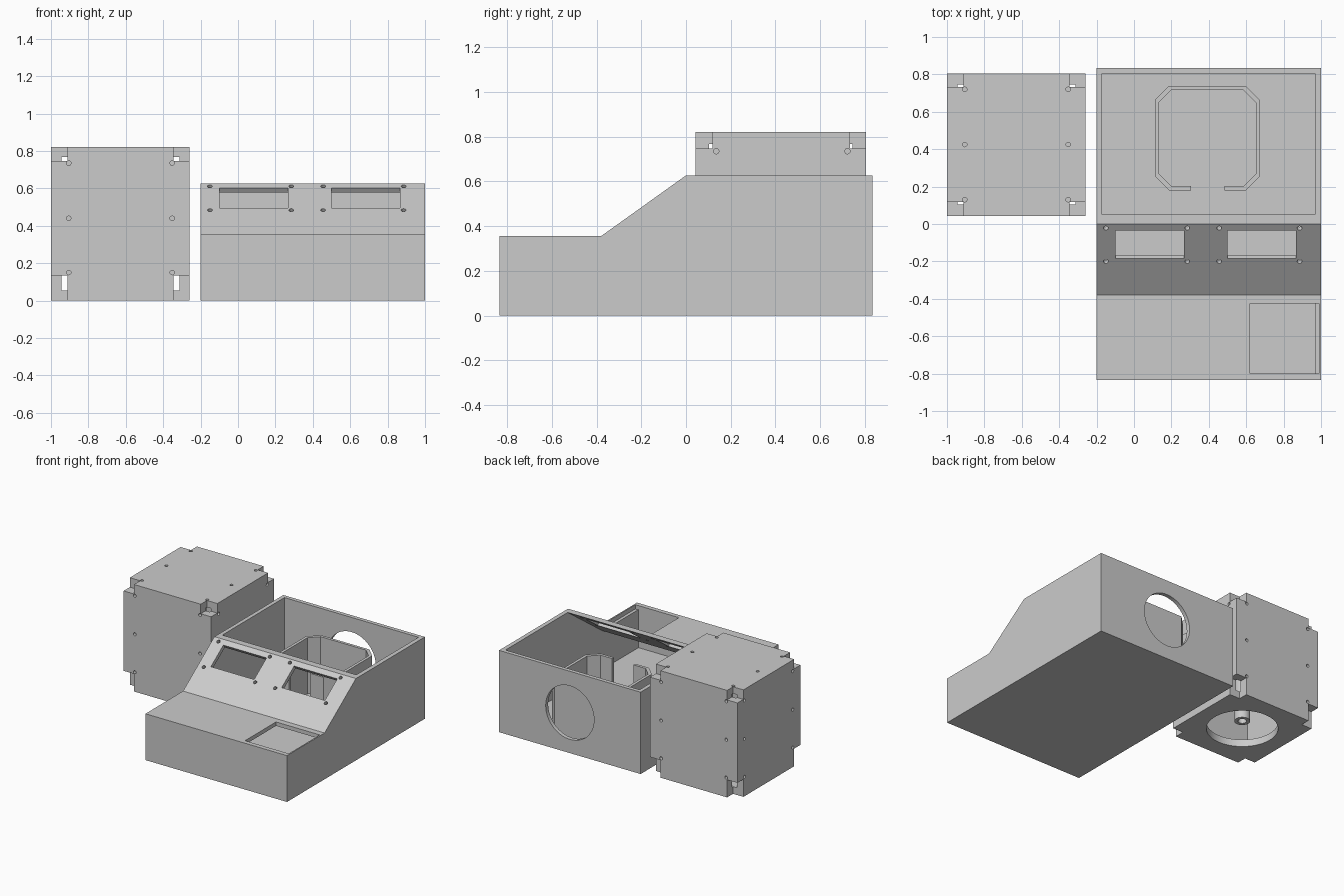
import bpy, bmesh, math
from mathutils import Matrix, Vector

if "Cube" in bpy.data.objects:
    bpy.data.objects.remove(bpy.data.objects["Cube"])

mat = bpy.data.materials.new("plain_grey")
mat.diffuse_color = (0.6, 0.6, 0.6, 1)
mat.use_nodes = True
mat.node_tree.nodes["Principled BSDF"].inputs["Base Color"].default_value = mat.diffuse_color


def finish(bm, name):
    bmesh.ops.recalc_face_normals(bm, faces=bm.faces)
    me = bpy.data.meshes.new(name)
    bm.to_mesh(me)
    bm.free()
    me.materials.append(mat)
    ob = bpy.data.objects.new(name, me)
    bpy.context.collection.objects.link(ob)
    return ob


def add_box(bm, lo, hi, rot=None):
    lo, hi = Vector(lo), Vector(hi)
    m = Matrix.Translation((lo + hi) / 2) @ (rot or Matrix()) @ Matrix.Diagonal((*(hi - lo), 1))
    bmesh.ops.create_cube(bm, size=1, matrix=m)


def add_cyl(bm, centre, axis, r, depth, seg=16):
    rot = Vector(axis).to_track_quat('Z', 'Y').to_matrix().to_4x4()
    bmesh.ops.create_cone(bm, cap_ends=True, segments=seg, radius1=r, radius2=r,
                          depth=depth, matrix=Matrix.Translation(centre) @ rot)


def add_prism(bm, pts, offset):
    f = bm.faces.new([bm.verts.new(p) for p in pts])
    ext = bmesh.ops.extrude_face_region(bm, geom=[f])['geom']
    bmesh.ops.translate(bm, vec=offset, verts=[v for v in ext if isinstance(v, bmesh.types.BMVert)])


def cut(ob, bm):
    cutter = finish(bm, "cutter")
    mod = ob.modifiers.new("cut", 'BOOLEAN')
    mod.operation, mod.solver, mod.object = 'DIFFERENCE', 'EXACT', cutter
    bpy.context.view_layer.objects.active = ob
    bpy.ops.object.modifier_apply(modifier="cut")
    bpy.data.objects.remove(cutter)


def smooth(ob):
    bpy.ops.object.select_all(action='DESELECT')
    ob.select_set(True)
    bpy.context.view_layer.objects.active = ob
    bpy.ops.object.shade_smooth_by_angle(angle=math.radians(30))


# Console case: stepped side profile, hollowed with an even wall
bm = bmesh.new()
outer = [(-.835, 0), (-.835, .355), (-.38, .355), (0, .627), (.835, .627), (.835, 0)]
add_prism(bm, [(-.2, y, z) for y, z in outer], (1.2, 0, 0))
case = finish(bm, "console_case")
bm = bmesh.new()
inner = [(-.805, .03), (-.805, .325), (-.37, .325), (.052, .627), (.08, .7), (.805, .7), (.805, .03)]
add_prism(bm, [(-.17, y, z) for y, z in inner], (1.137, 0, 0))
cut(case, bm)

# Square hole in the low deck, leaving a ledge on the side wall
bm = bmesh.new()
add_box(bm, (.62, -.8, .322), (.99, -.425, .5))
cut(case, bm)

# Round port in the rear wall
bm = bmesh.new()
add_cyl(bm, (.4, .82, .31), (0, 1, 0), .205, .1, 64)
cut(case, bm)

# Display windows and screw holes, square to the sloped panel
tilt = math.atan2(.272, .38)
normal = Vector((0, -math.sin(tilt), math.cos(tilt)))


def on_slope(x, y):
    return Vector((x, y, .627 + y * math.tan(tilt)))


bm = bmesh.new()
rot = Matrix.Rotation(tilt, 4, 'X')
for x in (.083, .683):
    c, half = on_slope(x, -.11), Vector((.183, .0925, .06))
    add_box(bm, c - half, c + half, rot)
for x in (-.15, .285, .455, .885):
    for y in (-.022, -.2):
        add_cyl(bm, on_slope(x, y), normal, .013, .09)
cut(case, bm)
smooth(case)


# Eight-sided inner enclosure with a gap at the front
def octagon(x0, x1, y0, y1, c, z):
    return [(x0 + c, y0, z), (x1 - c, y0, z), (x1, y0 + c, z), (x1, y1 - c, z),
            (x1 - c, y1, z), (x0 + c, y1, z), (x0, y1 - c, z), (x0, y0 + c, z)]


bm = bmesh.new()
add_prism(bm, octagon(.112, .673, .18, .738, .075, .03), (0, 0, .43))
ring = finish(bm, "inner_enclosure")
bm = bmesh.new()
add_prism(bm, octagon(.134, .651, .202, .716, .066, .02), (0, 0, .6))
cut(ring, bm)
bm = bmesh.new()
add_box(bm, (.305, .1, .0), (.485, .25, .6))
cut(ring, bm)

# Hollow box standing beside the case
X0, X1, Y0, Y1, Z1 = -1, -.258, .043, .805, .82
bm = bmesh.new()
add_box(bm, (X0, Y0, 0), (X1, Y1, Z1))
box = finish(bm, "side_box")
bm = bmesh.new()
add_box(bm, (-.945, .103, .055), (-.313, .745, .768))
cut(box, bm)

# Notches on all eight corners, deeper at the bottom
bm = bmesh.new()
for xa, xb in ((-1.1, -.912), (-.346, -.1)):
    for ya, yb in ((-.1, .118), (.733, .9)):
        for za, zb in ((-.1, .135), (.747, .9)):
            add_box(bm, (xa, ya, za), (xb, yb, zb))
cut(box, bm)

# Round opening underneath
bm = bmesh.new()
add_cyl(bm, (-.629, .424, 0), (0, 0, 1), .25, .2, 64)
cut(box, bm)

# Screw holes on the four sides and the top
bm = bmesh.new()
xs, ys, zs = (-.905, -.352), (.135, .722), (.735, .44, .15)
for z in zs:
    for x in xs:
        for y in (Y0, Y1):
            add_cyl(bm, (x, y, z), (0, 1, 0), .012, .08)
    for y in ys:
        for x in (X0, X1):
            add_cyl(bm, (x, y, z), (1, 0, 0), .012, .08)
for x in xs:
    for y in (.13, .425, .72):
        add_cyl(bm, (x, y, Z1), (0, 0, 1), .012, .08)
cut(box, bm)
smooth(box)

# Hollow post hanging inside the box
bm = bmesh.new()
add_cyl(bm, (-.629, .424, .415), (0, 0, 1), .055, .71, 32)
post = finish(bm, "centre_post")
bm = bmesh.new()
add_cyl(bm, (-.629, .424, .06), (0, 0, 1), .03, .5, 32)
cut(post, bm)
smooth(post)
